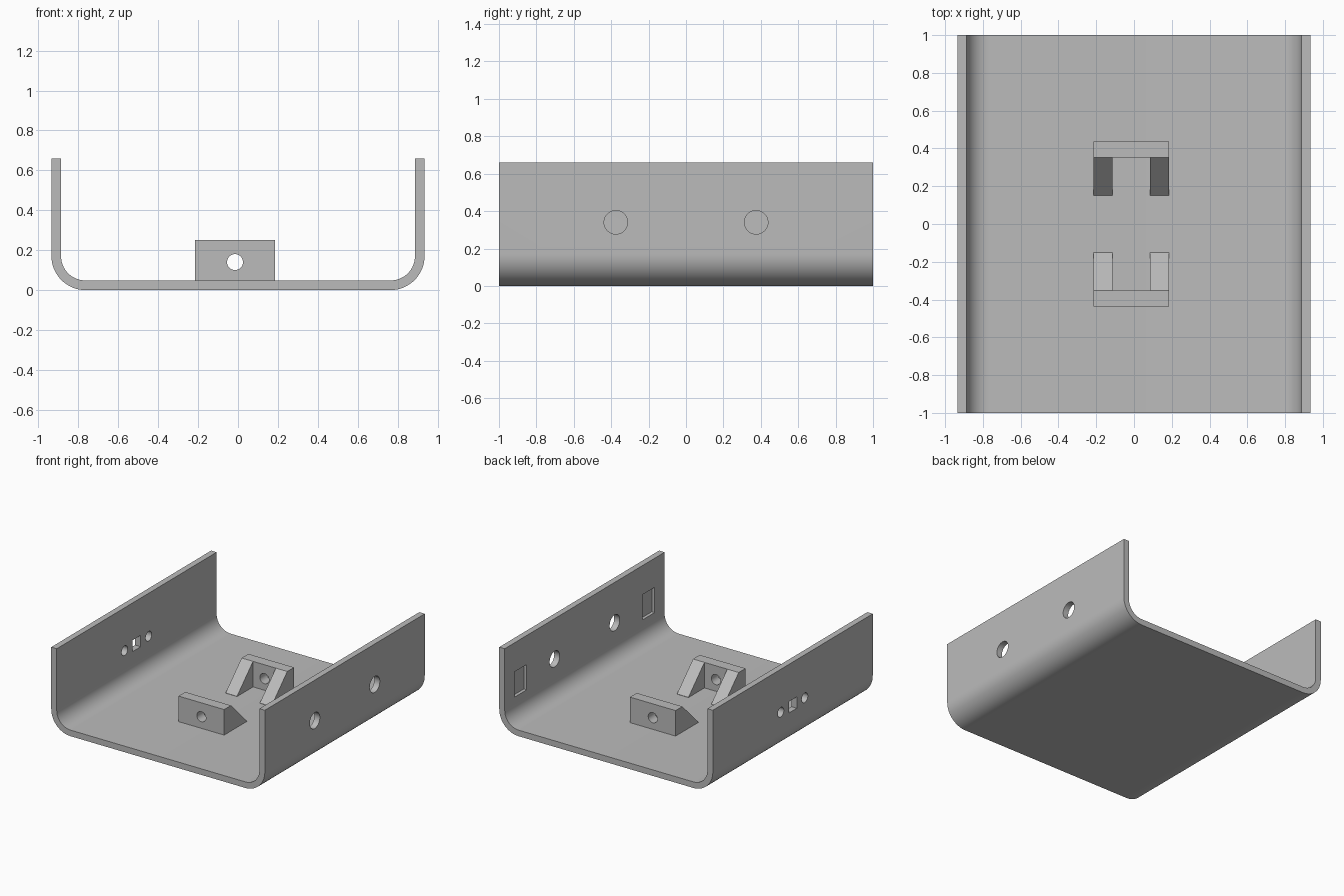
import bpy, bmesh
from math import sin, cos, pi
from mathutils import Vector

cube = bpy.data.objects.get("Cube")
if cube:
    bpy.data.objects.remove(cube, do_unlink=True)

grey = bpy.data.materials.new("plain grey")
grey.use_nodes = True
colour = (0.5, 0.5, 0.5, 1)
grey.diffuse_color = colour
grey.node_tree.nodes["Principled BSDF"].inputs["Base Color"].default_value = colour


def prism(name, points, direction):
    """Extrude a closed outline of 3D points along a direction."""
    bm = bmesh.new()
    face = bm.faces.new([bm.verts.new(p) for p in points])
    new = bmesh.ops.extrude_face_region(bm, geom=[face])["geom"]
    moved = [v for v in new if isinstance(v, bmesh.types.BMVert)]
    bmesh.ops.translate(bm, verts=moved, vec=Vector(direction))
    bmesh.ops.recalc_face_normals(bm, faces=bm.faces)
    mesh = bpy.data.meshes.new(name)
    bm.to_mesh(mesh)
    bm.free()
    mesh.materials.append(grey)
    obj = bpy.data.objects.new(name, mesh)
    bpy.context.collection.objects.link(obj)
    return obj


def box(name, centre, size):
    (x, y, z), (w, d, h) = centre, (s / 2 for s in size)
    outline = [(x - w, y + a * d, z + b * h)
               for a, b in ((-1, -1), (1, -1), (1, 1), (-1, 1))]
    return prism(name, outline, (2 * w, 0, 0))


def bore(name, centre, radius, axis, length=0.2):
    """Round cutter along x or y, centred on a point."""
    x, y, z = centre
    outline = []
    for i in range(40):
        a = 2 * pi * i / 40
        u, v = radius * cos(a), z + radius * sin(a)
        outline.append((x - length / 2, y + u, v) if axis == "x"
                       else (x + u, y - length / 2, v))
    return prism(name, outline, (length, 0, 0) if axis == "x" else (0, length, 0))


def cut(target, cutters):
    """Subtract the cutters, bake the result and shade it."""
    for c in cutters:
        mod = target.modifiers.new("cut", "BOOLEAN")
        mod.operation, mod.solver, mod.object = "DIFFERENCE", "EXACT", c
    bpy.context.view_layer.update()
    graph = bpy.context.evaluated_depsgraph_get()
    baked = bpy.data.meshes.new_from_object(target.evaluated_get(graph))
    target.modifiers.clear()
    target.data = baked
    for c in cutters:
        bpy.data.objects.remove(c, do_unlink=True)
    bpy.ops.object.select_all(action="DESELECT")
    target.select_set(True)
    bpy.context.view_layer.objects.active = target
    bpy.ops.object.shade_smooth_by_angle(angle=0.5)


# Bent sheet channel: outer outline one way, inner outline back
WIDTH, HEIGHT, THICK, BEND = 0.935, 0.66, 0.048, 0.17


def half_outline(inset):
    """Right half of the section, from floor to wall top."""
    r, cx = BEND - inset, WIDTH - BEND
    arc = [(cx + r * sin(a), BEND - r * cos(a))
           for a in (pi / 2 * i / 16 for i in range(17))]
    return arc + [(WIDTH - inset, HEIGHT)]


def full_outline(inset):
    half = half_outline(inset)
    return [(-x, z) for x, z in reversed(half)] + half


section = full_outline(0) + full_outline(THICK)[::-1]
channel = prism("channel", [(x, -1, z) for x, z in section], (0, 2, 0))

WALL = WIDTH - THICK / 2
cutters = [box("slot_cutter", (-WALL, 0, 0.32), (0.2, 0.1, 0.09))]
for s in (-1, 1):
    cutters += [
        bore("large_hole_cutter", (WALL, s * 0.375, 0.34), 0.063, "x"),
        bore("small_hole_cutter", (-WALL, s * 0.15, 0.32), 0.038, "x"),
        # Blind pocket in the inner face of the left wall
        box("pocket_cutter", (WIDTH - THICK, s * 0.8, 0.33), (0.05, 0.15, 0.2)),
    ]
cut(channel, cutters)

# Gusseted brackets: a wedge with its middle and a bolt hole removed
MID, TOP = -0.015, 0.25
for name, s in (("front_bracket", -1), ("rear_bracket", 1)):
    side = [(0.437, 0.04), (0.437, TOP), (0.352, TOP), (0.152, 0.05), (0.152, 0.04)]
    bracket = prism(name, [(MID - 0.2, s * y, z) for y, z in side], (0.4, 0, 0))
    cut(bracket, [
        box("gap_cutter", (MID, s * 0.202, 0.2), (0.2, 0.3, 0.4)),
        bore("bolt_hole_cutter", (MID, s * 0.4, 0.14), 0.04, "y", 0.3),
    ])
